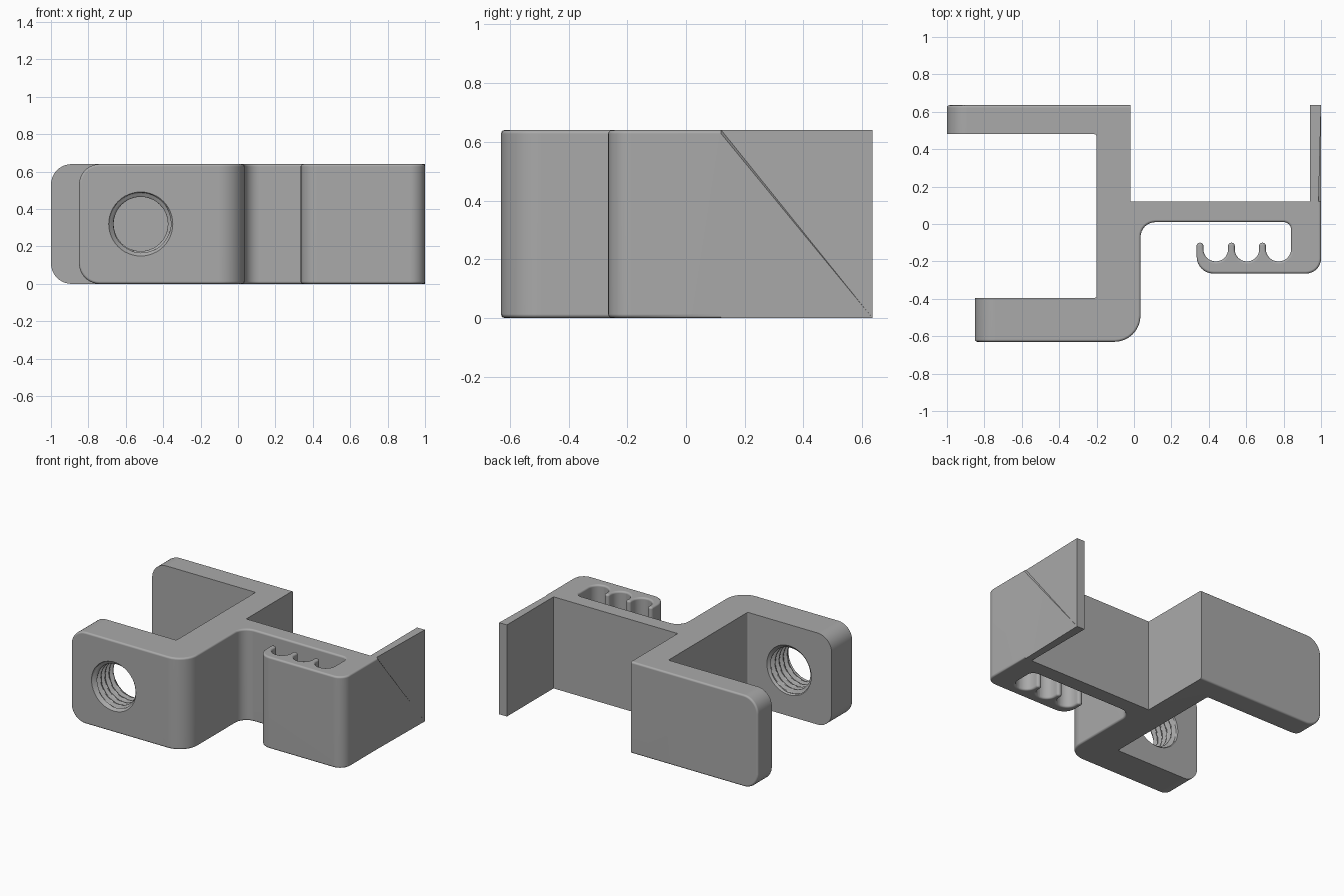
import bpy, bmesh, math
from mathutils import Vector

if "Cube" in bpy.data.objects:
    bpy.data.objects.remove(bpy.data.objects["Cube"])

H = 0.64
BACK, FRONT = 0.635, -0.63

grey = bpy.data.materials.new("plain_grey")
grey.use_nodes = True
grey.diffuse_color = (0.4, 0.4, 0.4, 1)
grey.node_tree.nodes["Principled BSDF"].inputs["Base Color"].default_value = (0.4, 0.4, 0.4, 1)


def rounded(points, steps=8):
    """Outline with each corner (x, y, radius) replaced by an arc."""
    out = []
    for i, (x, y, r) in enumerate(points):
        p = Vector((x, y))
        if r == 0:
            out.append(p)
            continue
        a = (Vector(points[i - 1][:2]) - p).normalized()
        b = (Vector(points[(i + 1) % len(points)][:2]) - p).normalized()
        for k in range(steps + 1):
            t = k / steps * math.pi / 2
            out.append(p + a * r * (1 - math.sin(t)) + b * r * (1 - math.cos(t)))
    return out


def make_object(name, bm):
    bmesh.ops.recalc_face_normals(bm, faces=bm.faces)
    mesh = bpy.data.meshes.new(name)
    bm.to_mesh(mesh)
    bm.free()
    obj = bpy.data.objects.new(name, mesh)
    bpy.context.collection.objects.link(obj)
    mesh.materials.append(grey)
    return obj


# Outline: clamp jaws, spine, arm and cable comb
outline = [(-1, 0.48, 0), (-0.2, 0.48, 0.012), (-0.2, -0.395, 0.012), (-0.85, -0.395, 0),
           (-0.85, FRONT, 0), (0.035, FRONT, 0.14), (0.035, 0.01, 0.08), (0.84, 0.01, 0.04)]
right = 0.84
for tip in (0.687, 0.521, 0.353):
    r = (right - tip - 0.018) / 2 - 0.001
    outline += [(right, -0.2, r), (tip + 0.018, -0.2, r), (tip + 0.018, -0.1, 0.017)]
    right = tip - 0.018
    outline.append((right, -0.1, 0.017))
outline += [(right, -0.265, 0.09), (1, -0.265, 0.08), (1, 0.12, 0), (1, BACK, 0),
            (0.94, BACK, 0), (0.94, 0.12, 0), (-0.02, 0.12, 0), (-0.02, BACK, 0), (-1, BACK, 0)]

bm = bmesh.new()
base = bm.faces.new([bm.verts.new((p.x, p.y, 0)) for p in rounded(outline)])
top = bmesh.ops.extrude_face_region(bm, geom=[base])
bmesh.ops.translate(bm, vec=(0, 0, H), verts=[v for v in top["geom"] if isinstance(v, bmesh.types.BMVert)])
bmesh.ops.recalc_face_normals(bm, faces=bm.faces)

# Round the free corners of both jaws
corners = [e for e in bm.edges if all(v.co.x < -0.84 for v in e.verts)
           and abs(e.verts[0].co.z - e.verts[1].co.z) < 0.01
           and abs(e.verts[0].co.x - e.verts[1].co.x) < 0.01]
bmesh.ops.bevel(bm, geom=corners, offset=0.11, segments=10, profile=0.5, affect='EDGES')


# Soften the outer rims
def is_rim(e):
    if len(e.link_faces) != 2 or e.calc_face_angle() < 1:
        return False
    a, b = (v.co for v in e.verts)
    mid = (a + b) / 2
    on_jaw_face = any(abs(a.y - y) < 1e-4 and abs(b.y - y) < 1e-4 for y in (FRONT, BACK))
    if on_jaw_face and mid.x < -0.03:
        return True
    on_cap = abs(a.z - b.z) < 1e-4 and (mid.z < 1e-4 or mid.z > H - 1e-4)
    in_jaws = mid.x < -0.18 and -0.4 < mid.y < 0.49
    return on_cap and mid.y < 0.115 and not in_jaws


bmesh.ops.bevel(bm, geom=[e for e in bm.edges if is_rim(e)], offset=0.013,
                segments=3, profile=0.5, affect='EDGES')
bracket = make_object("clamp_bracket", bm)

# Threaded screw hole through the front jaw
SIDES, PITCH, ROWS = 48, 0.045, 72
y0, y1 = FRONT - 0.02, -0.375
bm = bmesh.new()
rings = []
for j in range(ROWS + 1):
    y = y0 + (y1 - y0) * j / ROWS
    ring = []
    for i in range(SIDES):
        phase = (y / PITCH + i / SIDES) % 1
        groove = min(1, max(0, 1.25 - abs(phase - 0.5) * 4 + 0.3))
        r = 0.145 + 0.023 * groove
        r = max(r, 0.172 - max(0, y - FRONT), 0.172 - max(0, -0.395 - y))
        t = i / SIDES * math.tau
        ring.append(bm.verts.new((-0.52 + r * math.cos(t), y, H / 2 + r * math.sin(t))))
    rings.append(ring)
for lo, hi in zip(rings, rings[1:]):
    for i in range(SIDES):
        k = (i + 1) % SIDES
        bm.faces.new((lo[i], lo[k], hi[k], hi[i]))
bm.faces.new(rings[0])
bm.faces.new(rings[-1])
cutter = make_object("thread_cutter", bm)
cutter.hide_render = True

cut = bracket.modifiers.new("screw_hole", 'BOOLEAN')
cut.operation = 'DIFFERENCE'
cut.solver = 'EXACT'
cut.object = cutter
bpy.ops.object.select_all(action='DESELECT')
bpy.context.view_layer.objects.active = bracket
bracket.select_set(True)
bpy.ops.object.modifier_apply(modifier=cut.name)
bpy.data.objects.remove(cutter)

# Smooth fillets, flat walls
bpy.ops.object.shade_smooth_by_angle(angle=math.radians(35))
normals = bracket.modifiers.new("flat_walls", 'WEIGHTED_NORMAL')
normals.keep_sharp = True
